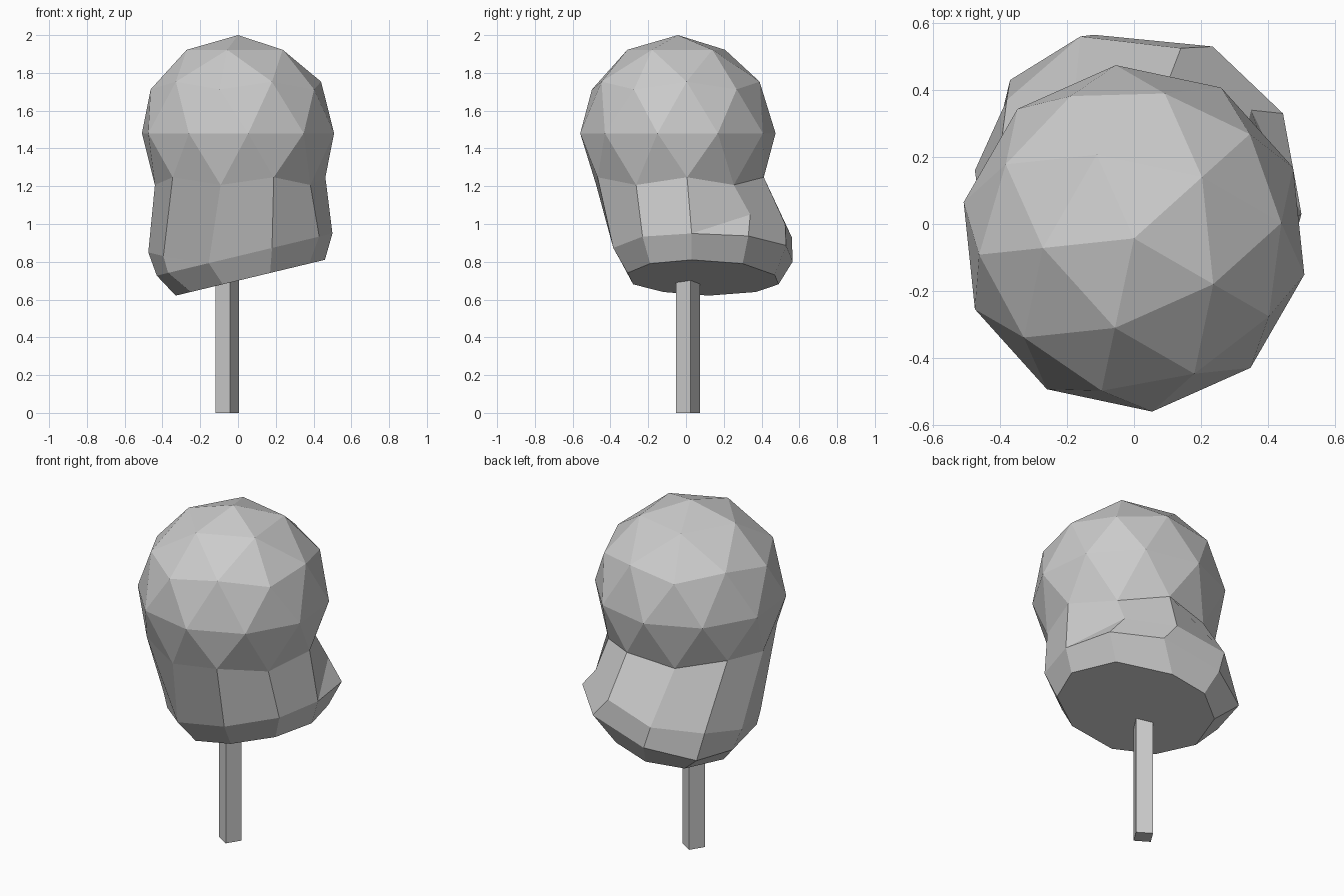
import bpy, bmesh
from math import radians, atan2, tau
from mathutils import Matrix, Vector

if "Cube" in bpy.data.objects:
    bpy.data.objects.remove(bpy.data.objects["Cube"])


def add_object(name, bm):
    bmesh.ops.recalc_face_normals(bm, faces=bm.faces)
    mesh = bpy.data.meshes.new(name)
    bm.to_mesh(mesh)
    bm.free()
    obj = bpy.data.objects.new(name, mesh)
    bpy.context.collection.objects.link(obj)
    return obj


# Crown: upright faceted ball, its underside opened and lofted down to a tilted base
CENTER = Vector((0, -0.043, 1.48))
bm = bmesh.new()
bmesh.ops.create_icosphere(bm, subdivisions=2, radius=0.52)
bmesh.ops.delete(bm, geom=[v for v in bm.verts if v.co.z < -0.35], context='VERTS')
# turn the ball so its upper five-point ring starts at -30 degrees
upper = next(v.co for v in bm.verts if abs(v.co.z - 0.442) < 0.01)
bm.transform(Matrix.Rotation(radians(-30) - atan2(upper.y, upper.x), 4, 'Z'))
bm.transform(Matrix.Translation(CENTER))
rim = [v for v in bm.verts if v.is_boundary]
rim.sort(key=lambda v: (atan2(v.co.y - CENTER.y, v.co.x) - radians(-10)) % tau)

# widest ring and base ring lie in parallel tilted planes
wide = [(x, y, 0.83 + 0.24 * x) for x, y in [
    (.5, .03), (.445, .33), (.235, .53), (-.12, .565), (-.37, .43),
    (-.43, .18), (-.37, -.13), (-.155, -.34), (.18, -.385), (.43, -.23)]]
base = [(x, y, 0.70 + 0.24 * x) for x, y in [
    (.46, .03), (.377, .3), (.127, .47), (-.08, .49), (-.25, .37),
    (-.33, .12), (-.25, -.12), (-.08, -.28), (.17, -.31), (.377, -.19)]]
# shoulder ring above the widest one, standing out only at the back and left
shoulder = list(wide)
shoulder[1:7] = [(.35, .34, 1.05), (.14, .525, 1.0), (-.16, .56, .93),
                 (-.38, .37, .88), (-.475, .16, .85), (-.395, -.13, .83)]
for ring in (shoulder, wide, base):
    new = [bm.verts.new(p) for p in ring]
    for i in range(10):
        j = (i + 1) % 10
        bm.faces.new((rim[i], rim[j], new[j], new[i]))
    rim = new
bm.faces.new(rim)
bmesh.ops.remove_doubles(bm, verts=bm.verts, dist=0.001)
add_object("crown", bm)

# Trunk: turned square post
bm = bmesh.new()
bmesh.ops.create_cube(bm, size=1, matrix=Matrix.Translation((-0.057, 0.01, 0.38))
                      @ Matrix.Rotation(radians(-32), 4, 'Z')
                      @ Matrix.Diagonal((0.092, 0.092, 0.76, 1)))
add_object("trunk", bm)
